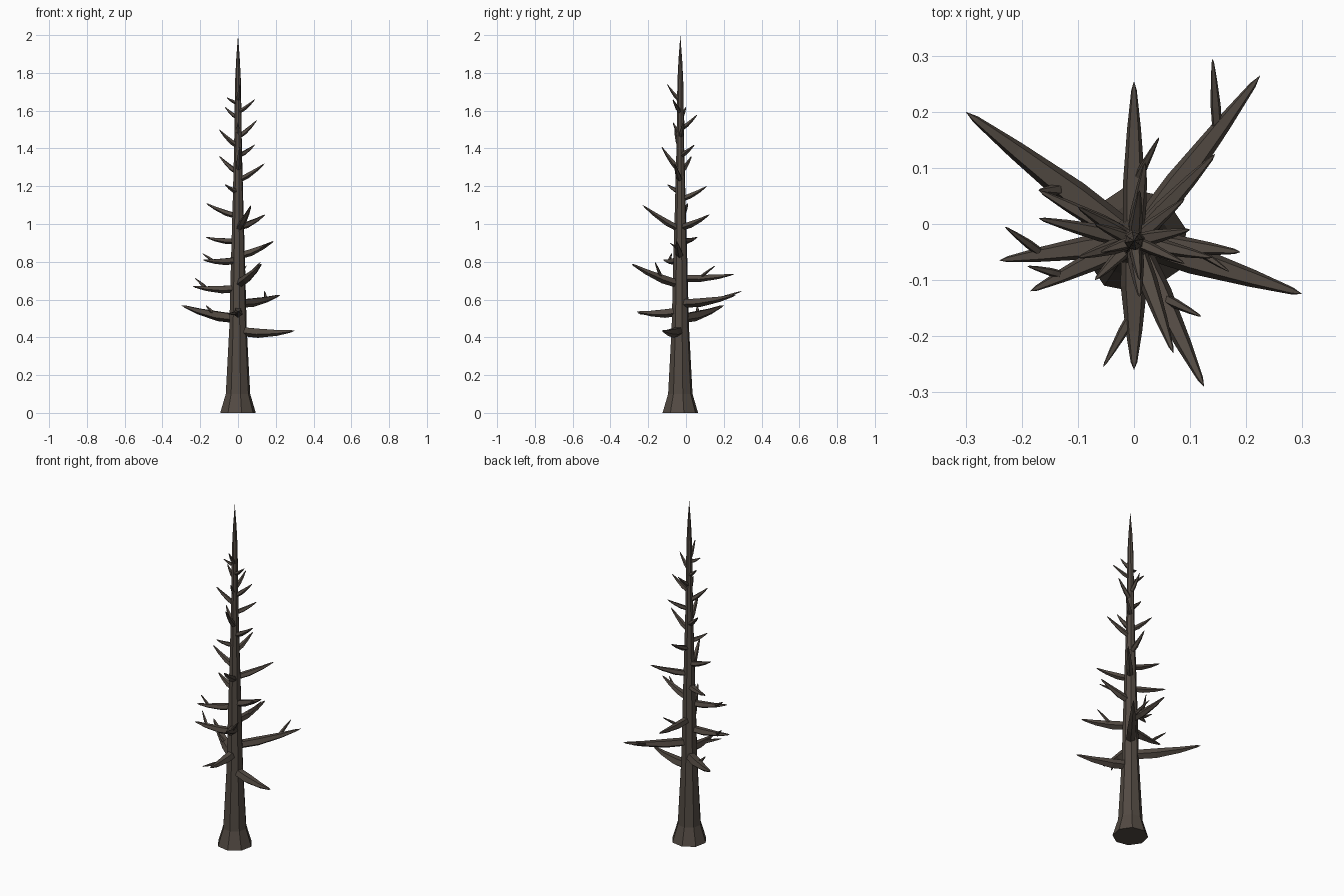
import bpy, bmesh, math
from mathutils import Vector

if "Cube" in bpy.data.objects:
    bpy.data.objects.remove(bpy.data.objects["Cube"])

bark = bpy.data.materials.new("bark")
bark.diffuse_color = (0.085, 0.068, 0.055, 1)
bark.use_nodes = True
bark.node_tree.nodes["Principled BSDF"].inputs["Base Color"].default_value = bark.diffuse_color
CY = -0.03  # trunk axis in y


def tube(name, rings, sides, twist=0.0):
    """Faceted tapering tube; rings = (centre, radius), ending in a point."""
    bm = bmesh.new()
    d = (rings[-1][0] - rings[0][0]).normalized()
    ref = Vector((1, 0, 0)) if abs(d.z) > 0.95 else Vector((0, 0, 1))
    u = d.cross(ref).normalized()
    v = d.cross(u)
    loops = []
    for c, r in rings[:-1]:
        loops.append([bm.verts.new(c + r * (u * math.cos(a) + v * math.sin(a)))
                      for a in (twist + 2 * math.pi * i / sides for i in range(sides))])
    tip = bm.verts.new(rings[-1][0])
    bm.faces.new(loops[0])
    for i in range(sides):
        j = (i + 1) % sides
        for a, b in zip(loops, loops[1:]):
            bm.faces.new((a[i], a[j], b[j], b[i]))
        bm.faces.new((loops[-1][i], loops[-1][j], tip))
    bmesh.ops.recalc_face_normals(bm, faces=bm.faces)
    me = bpy.data.meshes.new(name)
    bm.to_mesh(me)
    bm.free()
    me.materials.append(bark)
    ob = bpy.data.objects.new(name, me)
    bpy.context.collection.objects.link(ob)
    return ob


def limb(name, root, tip, r, sag):
    """Tapered limb that dips slightly in the middle."""
    d = tip - root
    rings = [(root, r * 0.95)]
    for t, k in ((0.35, 1.0), (0.7, 0.62), (0.94, 0.25)):
        rings.append((root + d * t - Vector((0, 0, sag * math.sin(math.pi * t))), r * k))
    rings.append((tip, 0))
    return tube(name, rings, 5, 0.3)


# trunk with flared foot and pointed top
trunk = [(0, .096), (.1, .066), (.45, .047), (.8, .038), (1.1, .029),
         (1.4, .021), (1.75, .016), (1.87, .010), (2.0, 0)]
tube("trunk", [(Vector((0, CY, z)), r) for z, r in trunk], 8, 0.2)

# branches: tip x, tip y, tip z, root z, radius
branches = [
    (.30, -.125, .435, .435, .027), (-.30, .20, .57, .50, .028),
    (0, -.26, .535, .54, .025), (.225, .265, .625, .58, .025),
    (-.24, -.065, .67, .66, .022), (.125, -.29, .79, .68, .024),
    (0, .255, .735, .715, .021), (-.185, -.12, .81, .81, .020),
    (.19, -.05, .91, .83, .020), (-.17, .06, .93, .91, .017),
    (.07, -.23, 1.10, .97, .018), (.145, .125, 1.05, .98, .018),
    (-.17, .01, 1.11, 1.04, .016), (.02, .11, 1.20, 1.13, .015),
    (-.07, -.10, 1.21, 1.17, .013), (.14, -.06, 1.32, 1.23, .015),
    (.01, -.13, 1.41, 1.28, .015), (-.10, .03, 1.36, 1.27, .014),
    (.09, .045, 1.42, 1.36, .013), (-.10, -.06, 1.50, 1.41, .014),
    (.10, -.01, 1.55, 1.46, .013), (0, -.07, 1.54, 1.47, .011),
    (.01, .06, 1.58, 1.50, .012), (-.07, 0, 1.62, 1.56, .011),
    (.09, -.07, 1.66, 1.59, .011), (-.06, -.05, 1.67, 1.64, .010),
    (.01, -.10, 1.74, 1.65, .011)]
for i, (x, y, z, rz, r) in enumerate(branches):
    limb(f"branch_{i + 1}", Vector((0, CY, rz)), Vector((x, y, z)), r, r * 0.45)

# twigs: parent branch index, position along it, tip
twigs = [(2, .55, (-.055, -.255, .525)), (3, .66, (.14, .295, .645)),
         (4, .68, (-.23, -.005, .715)), (5, .38, (.12, -.165, .80)),
         (6, .35, (.045, .155, .78)), (7, .68, (-.19, -.075, .845)),
         (8, .55, (.17, -.085, .90)), (1, .4, (-.17, .06, .57))]
for i, (p, t, tip) in enumerate(twigs):
    x, y, z, rz, r = branches[p]
    root = Vector((0, CY, rz)).lerp(Vector((x, y, z)), t) - Vector((0, 0, r * 0.4))
    limb(f"twig_{i + 1}", root, Vector(tip), r * 0.38, 0)
